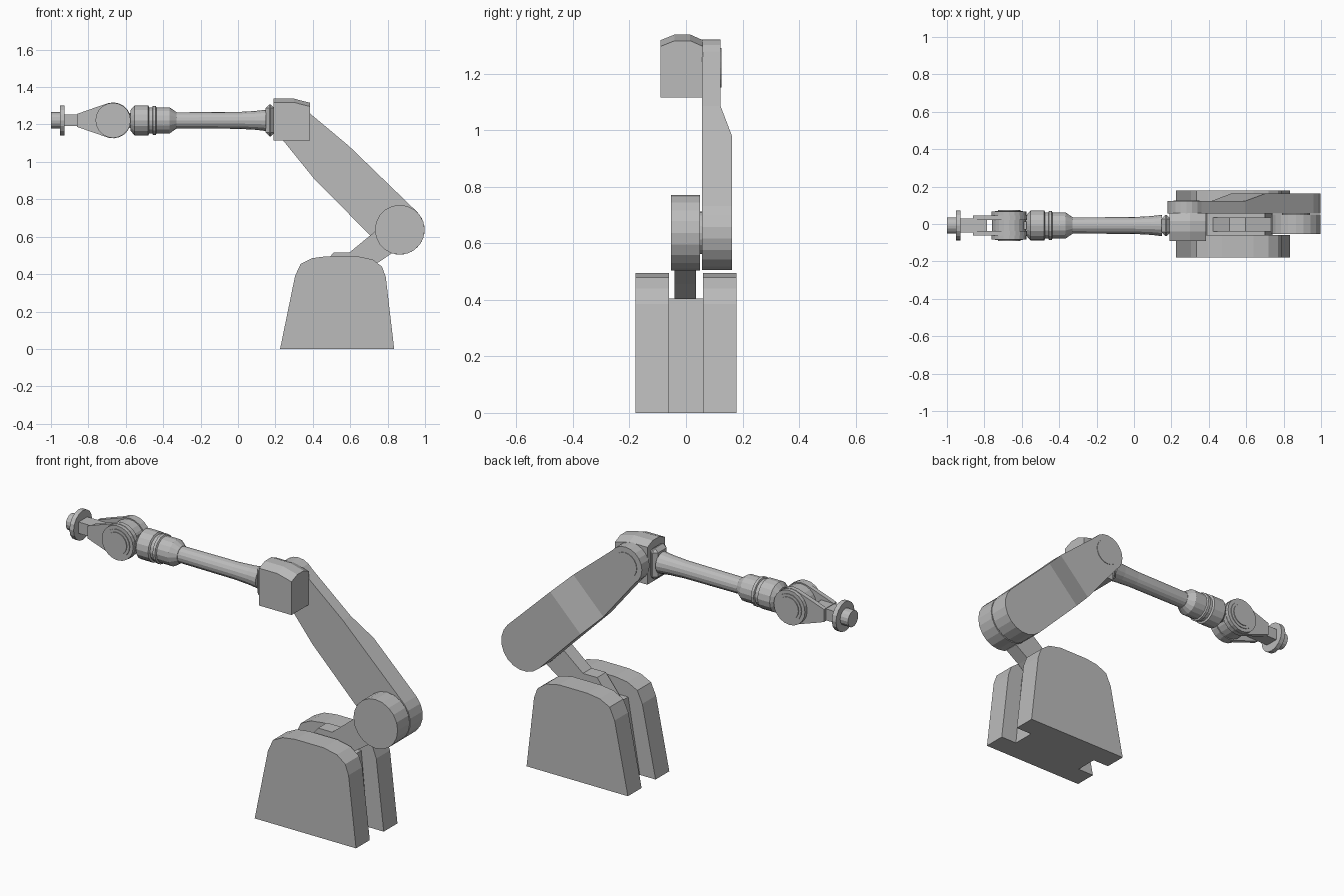
import bpy, bmesh
from math import pi, cos, sin
from mathutils import Vector, Matrix

if "Cube" in bpy.data.objects:
    bpy.data.objects.remove(bpy.data.objects["Cube"])

GREY = bpy.data.materials.new("machine_grey")
GREY.use_nodes = True
GREY.diffuse_color = (0.5, 0.5, 0.5, 1)
GREY.node_tree.nodes["Principled BSDF"].inputs["Base Color"].default_value = (0.5, 0.5, 0.5, 1)

AXIS_Y, AXIS_Z = -0.008, 1.222      # forearm centre line
SHOULDER = Vector((0.865, 0, 0.637))
ELBOW = Vector((0.28, 0, 1.22))
WRIST_X = -0.668


def finish(name, bm):
    bmesh.ops.recalc_face_normals(bm, faces=bm.faces)
    mesh = bpy.data.meshes.new(name)
    bm.to_mesh(mesh)
    bm.free()
    mesh.materials.append(GREY)
    obj = bpy.data.objects.new(name, mesh)
    bpy.context.collection.objects.link(obj)
    return obj


def prism(points, y0, y1):
    """Extrude an x-z outline along y."""
    bm = bmesh.new()
    face = bm.faces.new([bm.verts.new((x, y0, z)) for x, z in points])
    new = bmesh.ops.extrude_face_region(bm, geom=[face])["geom"]
    for v in new:
        if isinstance(v, bmesh.types.BMVert):
            v.co.y = y1
    return bm


def cut(bm, point, normal):
    geom = bm.verts[:] + bm.edges[:] + bm.faces[:]
    bmesh.ops.bisect_plane(bm, geom=geom, dist=1e-5, plane_co=point, plane_no=normal)


def arc(cx, cz, r, start, end, n):
    angles = [start + (end - start) * i / n for i in range(n + 1)]
    return [(cx + r * cos(a), cz + r * sin(a)) for a in angles]


def disc(name, cx, cz, r, y0, y1, n=20):
    return finish(name, prism(arc(cx, cz, r, 0, 2 * pi * (n - 1) / n, n - 1), y0, y1))


def lathe(name, profile, n=16):
    """Turn (x, radius) pairs round the forearm centre line."""
    bm = bmesh.new()
    rings = [[bm.verts.new((x, AXIS_Y + r * cos(2 * pi * i / n), AXIS_Z + r * sin(2 * pi * i / n)))
              for i in range(n)] for x, r in profile]
    for a, b in zip(rings, rings[1:]):
        for i in range(n):
            j = (i + 1) % n
            bm.faces.new((a[i], a[j], b[j], b[i]))
    bm.faces.new(rings[0])
    bm.faces.new(rings[-1])
    return finish(name, bm)


def box(name, x0, x1, half_y, half_z):
    outline = [(x0, AXIS_Z - half_z), (x1, AXIS_Z - half_z), (x1, AXIS_Z + half_z), (x0, AXIS_Z + half_z)]
    return finish(name, prism(outline, AXIS_Y - half_y, AXIS_Y + half_y))


# Base: two cheek plates and a shorter core between them
cheek = [(0.225, 0), (0.835, 0), (0.79, 0.385), (0.77, 0.44), (0.72, 0.478), (0.64, 0.495),
         (0.47, 0.495), (0.395, 0.485), (0.335, 0.455), (0.305, 0.39)]
for name, side in (("base_cheek_front", -1), ("base_cheek_back", 1)):
    finish(name, prism(cheek, 0.06 * side, 0.178 * side))
finish("base_core", prism([(0.32, 0), (0.74, 0), (0.70, 0.405), (0.39, 0.405)], -0.06, 0.06))

# Angled link from the base to the shoulder
link = [(0.41, 0.39), (0.51, 0.515), (0.595, 0.515), (0.735, 0.63), (0.865, 0.64),
        (0.82, 0.51), (0.74, 0.455), (0.66, 0.39)]
finish("shoulder_link", prism(link, -0.04, 0.036))
disc("shoulder_drum", SHOULDER.x, SHOULDER.z, 0.133, -0.053, 0.05)
disc("shoulder_pin", SHOULDER.x, SHOULDER.z, 0.075, 0.04, 0.06)

# Upper arm: rounded bar, thinner and narrower toward the elbow
along = (ELBOW - SHOULDER).normalized()
across = Vector((along.z, 0, -along.x))
knee = Vector((0.502, 0, 0.995))
bar = arc(SHOULDER.x, SHOULDER.z, 0.133, -0.75 * pi, 0.25 * pi, 10)
bar += [tuple((knee + across * 0.128).xz)]
bar += arc(ELBOW.x, ELBOW.z, 0.1, 0.2 * pi, 1.3 * pi, 11)
bar += [tuple((knee - across * 0.128).xz)]
bm = prism(bar, 0.056, 0.163)
for point in (Vector((0.61, 0, 0.885)), knee):
    cut(bm, point, along)
for v in bm.verts:
    if v.co.y > 0.1 and (v.co - knee).dot(along) > -0.01:
        v.co.y = 0.122
finish("upper_arm", bm)
disc("elbow_pin", ELBOW.x, ELBOW.z, 0.07, 0.04, 0.125)

# Elbow housing with chamfered, rear-sloping top
section = [(-0.09, 1.115), (0.06, 1.115), (0.06, 1.318), (0.015, 1.338), (-0.04, 1.338), (-0.09, 1.318)]
bm = prism(section, 0.19, 0.385)
for v in bm.verts:
    v.co = Vector((v.co.y, v.co.x, v.co.z))
cut(bm, Vector((0.30, 0, 0)), Vector((1, 0, 0)))
for v in bm.verts:
    if v.co.x > 0.38 and v.co.z > 1.2:
        v.co.z -= 0.022
finish("elbow_housing", bm)
collar = box("elbow_collar", 0.148, 0.195, 0.056, 0.085)
bevel = collar.modifiers.new("corners", "BEVEL")
bevel.width, bevel.segments = 0.02, 1
bevel.limit_method = "ANGLE"

# Forearm tube and wrist sleeve
lathe("forearm_tube", [(0.15, 0.057), (0.09, 0.05), (0, 0.045), (-0.34, 0.043)])
lathe("wrist_sleeve", [(-0.33, 0.045), (-0.366, 0.07), (-0.436, 0.07), (-0.44, 0.078), (-0.455, 0.078),
                       (-0.458, 0.07), (-0.475, 0.07), (-0.48, 0.08), (-0.553, 0.08), (-0.575, 0.055)])
box("wrist_neck", -0.64, -0.57, 0.022, 0.04)

# Wrist: drum held between two tapered fork plates
disc("wrist_drum", WRIST_X, AXIS_Z, 0.09, AXIS_Y - 0.035, AXIS_Y + 0.035)
fork = arc(WRIST_X, AXIS_Z, 0.096, -0.58 * pi, 0.58 * pi, 12)
fork += [(-0.80, AXIS_Z + 0.056), (-0.862, AXIS_Z + 0.034), (-0.862, AXIS_Z - 0.034), (-0.80, AXIS_Z - 0.056)]
for name, side in (("right", -1), ("left", 1)):
    finish("fork_plate_" + name, prism(fork, AXIS_Y + 0.03 * side, AXIS_Y + 0.054 * side))
    disc("fork_boss_" + name, WRIST_X, AXIS_Z, 0.094, AXIS_Y + 0.05 * side, AXIS_Y + 0.074 * side)
    disc("fork_cap_" + name, WRIST_X, AXIS_Z, 0.075, AXIS_Y + 0.07 * side, AXIS_Y + 0.078 * side)
    disc("fork_button_" + name, WRIST_X, AXIS_Z, 0.06, AXIS_Y + 0.07 * side, AXIS_Y + 0.082 * side)
box("fork_bridge", -0.862, -0.787, 0.05, 0.034)
box("tool_stem", -0.935, -0.855, 0.037, 0.031)

# Tool flange at the tip
lathe("tool_flange", [(-0.928, 0.08), (-0.953, 0.08), (-0.953, 0.044), (-1, 0.044)])
